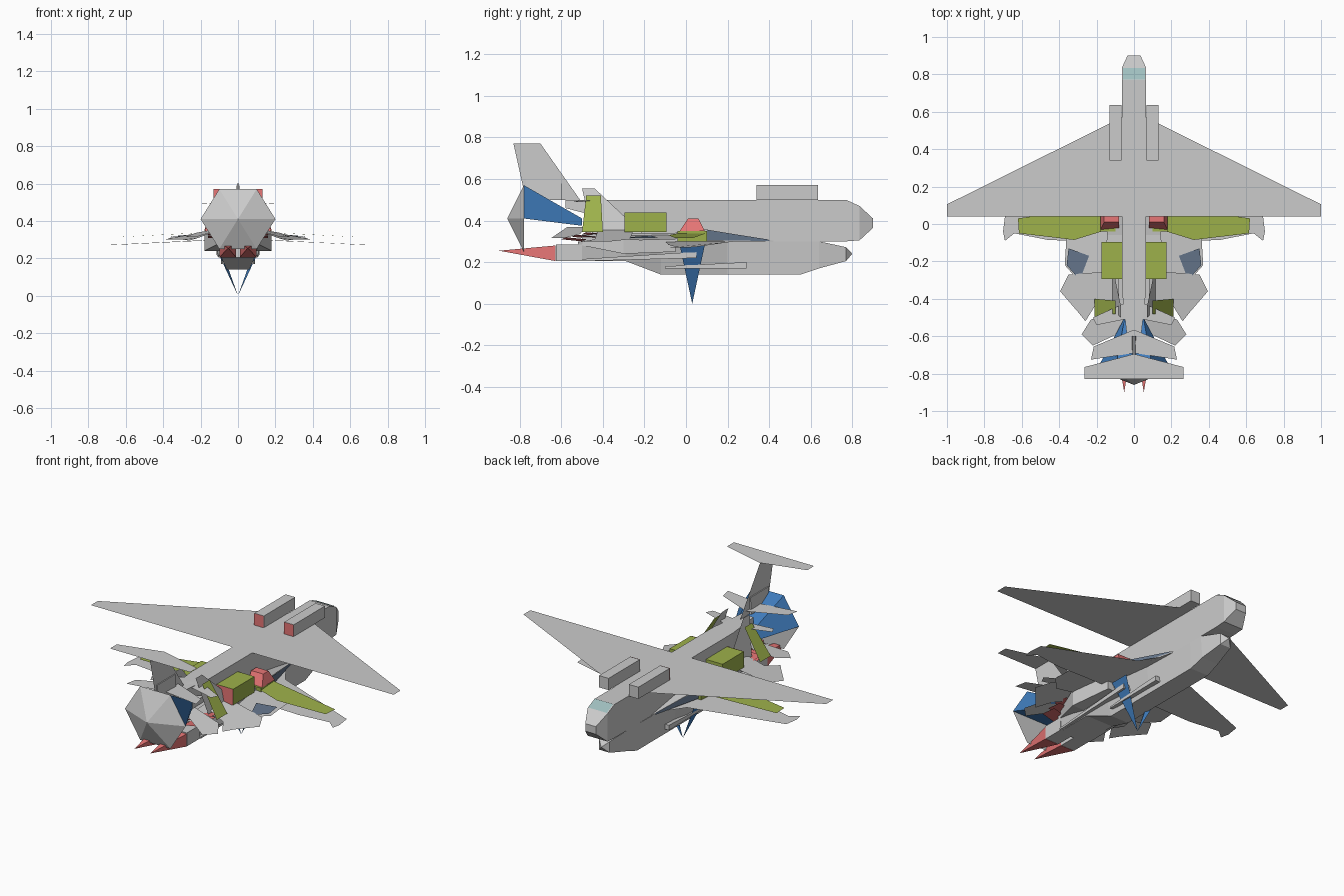
import bpy, bmesh

COLORS = {"red": (0.8, 0.18, 0.18, 1), "olive": (0.34, 0.44, 0.07, 1), "blue": (0.05, 0.2, 0.5, 1),
          "navy": (0.13, 0.18, 0.26, 1), "teal": (0.35, 0.52, 0.52, 1)}
MATS = {}
for key, col in COLORS.items():
    MATS[key] = bpy.data.materials.new(key)
    MATS[key].diffuse_color = col


def make(name, verts, faces, color=None, mirror=False):
    """Flat-shaded mesh, optionally mirrored over x = 0."""
    bm = bmesh.new()
    for s in ((1, -1) if mirror else (1,)):
        vs = [bm.verts.new((s * x, y, z)) for x, y, z in verts]
        for f in faces:
            bm.faces.new([vs[i] for i in f])
    bmesh.ops.recalc_face_normals(bm, faces=bm.faces)
    me = bpy.data.meshes.new(name)
    bm.to_mesh(me)
    bm.free()
    ob = bpy.data.objects.new(name, me)
    bpy.context.collection.objects.link(ob)
    if color:
        me.materials.append(MATS[color])
    return ob


def plate(name, pts, color=None, mirror=True):
    return make(name, pts, [range(len(pts))], color, mirror)


def loft(name, sections, color=None, mirror=False):
    """Join equal-length rings of points into a closed body."""
    n = len(sections[0])
    verts = [p for s in sections for p in s]
    faces = [range(n), range(len(verts) - n, len(verts))]
    for k in range(len(sections) - 1):
        for i in range(n):
            j = (i + 1) % n
            faces.append([k * n + i, k * n + j, k * n + n + j, k * n + n + i])
    return make(name, verts, faces, color, mirror)


def ring(y, x0, x1, z0, z1):
    return [(x0, y, z0), (x1, y, z0), (x1, y, z1), (x0, y, z1)]


def trap(y, wb, wt, z0, z1):
    return [(-wb, y, z0), (wb, y, z0), (wt, y, z1), (-wt, y, z1)]


def box(name, x0, x1, y0, y1, z0, z1, color=None):
    return loft(name, [ring(y0, x0, x1, z0, z1), ring(y1, x0, x1, z0, z1)], color, True)


def cone(name, base, tip, color=None, mirror=True):
    n = len(base)
    return make(name, base + [tip], [range(n)] + [[i, (i + 1) % n, n] for i in range(n)], color, mirror)


# upper fuselage with tapered tail boom
loft("upper_fuselage", [trap(y, w, w, a, b) for y, w, a, b in (
    (-0.58, 0.04, 0.46, 0.5), (-0.35, 0.065, 0.4, 0.5), (-0.2, 0.065, 0.3, 0.5), (0.77, 0.065, 0.3, 0.5),
    (0.835, 0.065, 0.305, 0.47), (0.9, 0.035, 0.365, 0.41))])
plate("windscreen", [(-0.06, 0.772, 0.503), (0.06, 0.772, 0.503), (0.06, 0.834, 0.474), (-0.06, 0.834, 0.474)],
      "teal", False)

# lower hull and its blunt nose
loft("lower_hull", [trap(y, b, t, z0, z1) for y, b, t, z0, z1 in (
    (-0.52, 0.09, 0.1, 0.205, 0.3), (-0.29, 0.09, 0.12, 0.205, 0.305), (-0.12, 0.06, 0.12, 0.14, 0.305),
    (0.2, 0.06, 0.075, 0.14, 0.3), (0.55, 0.06, 0.065, 0.14, 0.3), (0.64, 0.055, 0.065, 0.17, 0.3),
    (0.77, 0.035, 0.035, 0.205, 0.272))])
cone("hull_nose", trap(0.77, 0.035, 0.035, 0.205, 0.272), (0, 0.80, 0.24), mirror=False)

# main wing and engines on top
plate("upper_wing", [(0.0, 0.57, 0.5), (0.065, 0.57, 0.5), (1, 0.105, 0.5), (1, 0.04, 0.5), (0, 0.04, 0.5)])
box("engine", 0.067, 0.13, 0.34, 0.635, 0.5, 0.57)
plate("engine_exhaust", ring(0.338, 0.067, 0.13, 0.5, 0.57), "red")

# tall fin, top tailplane and lower tailplanes
plate("tail_fin", [(0, -0.83, 0.77), (0, -0.70, 0.77), (0, -0.51, 0.5), (0, -0.77, 0.5)], mirror=False)
loft("fin_core", [trap(-0.77, 0.006, 0.006, 0.5, 0.6), trap(-0.6, 0.012, 0.006, 0.5, 0.6)])
plate("top_tailplane", [(0, -0.695, 0.77), (0.265, -0.765, 0.77), (0.265, -0.83, 0.77), (0, -0.83, 0.77)])
plate("middle_tailplane", [(0, -0.565, 0.53), (0.215, -0.655, 0.53), (0.23, -0.725, 0.53), (0, -0.69, 0.53)])
plate("boom_tailplane", [(0, -0.4, 0.5), (0.065, -0.43, 0.5), (0.22, -0.5, 0.49), (0.2, -0.54, 0.49), (0, -0.5, 0.5)])

# hexagonal rear dish and the blue half cone ahead of it
hexa = [(0.2, -0.78, 0.41), (0.1, -0.78, 0.57), (-0.1, -0.78, 0.57), (-0.2, -0.78, 0.41),
        (-0.1, -0.78, 0.25), (0.1, -0.78, 0.25)]
make("rear_dish", hexa + [(0, -0.86, 0.41)], [[i, (i + 1) % 6, 6] for i in range(6)] + [range(6)])
make("dish_support", hexa[:4] + [(0.05, -0.5, 0.375), (-0.05, -0.5, 0.375), (-0.05, -0.5, 0.41), (0.05, -0.5, 0.41)],
     [(0, 1, 7, 4), (1, 2, 6, 7), (2, 3, 5, 6), (0, 3, 5, 4), (4, 5, 6, 7)], "blue")

# exhaust nozzles and flames
box("nozzle", 0.01, 0.1, -0.625, -0.5, 0.205, 0.285)
cone("flame", ring(-0.627, 0.01, 0.1, 0.205, 0.28), (0.052, -0.9, 0.255), "red")
for i in range(3):
    y = -0.6 + 0.05 * i
    plate("red_slat", [(0.05, y, 0.31 + 0.012 * i), (0.16, y + 0.02, 0.32 + 0.012 * i),
                       (0.16, y + 0.12, 0.31 + 0.012 * i), (0.05, y + 0.1, 0.3 + 0.012 * i)], "red")

# splayed blue legs meeting at a point under the hull
cone("landing_spike", [(0.13, -0.03, 0.28), (0.13, 0.09, 0.28), (0.10, 0.03, 0.28)], (0, 0.03, 0.0), "blue")

# lower wing with olive flaps
plate("lower_wing", [(0.065, 0.36, 0.3), (0.16, 0.22, 0.298), (0.69, 0.04, 0.272), (0.70, -0.04, 0.27),
                     (0.69, -0.09, 0.27), (0.64, -0.05, 0.274), (0.46, -0.085, 0.283), (0.065, -0.1, 0.3)])
plate("wing_flap", [(0.14, 0.1, 0.34), (0.62, 0.03, 0.315), (0.615, -0.05, 0.315), (0.32, -0.085, 0.33),
                    (0.14, -0.03, 0.34)], "olive")

# shoulder wedges with navy panels and red caps
loft("shoulder_wedge", [ring(-0.2, 0.06, 0.14, 0.3, 0.32), ring(0.08, 0.06, 0.15, 0.3, 0.36),
                        ring(0.42, 0.06, 0.068, 0.298, 0.304)], None, True)
plate("shoulder_window", [(0.150, 0.1, 0.355), (0.154, 0.1, 0.305), (0.076, 0.4, 0.302), (0.076, 0.39, 0.31)], "navy")
loft("shoulder_base", [ring(-0.04, 0.1, 0.18, 0.30, 0.35), ring(0.10, 0.1, 0.17, 0.30, 0.35)], "olive", True)
make("shoulder_cap", [(0.08, -0.02, 0.35), (0.18, -0.03, 0.35), (0.18, 0.09, 0.35), (0.08, 0.08, 0.35),
                      (0.08, 0.01, 0.41), (0.16, 0.01, 0.41), (0.16, 0.06, 0.41), (0.08, 0.06, 0.41)],
     [(0, 1, 2, 3), (4, 5, 6, 7), (0, 1, 5, 4), (1, 2, 6, 5), (2, 3, 7, 6), (3, 0, 4, 7)], "red", True)

# olive boxes beside the boom, red at the front end
box("side_box", 0.06, 0.175, -0.295, -0.095, 0.345, 0.44, "olive")
plate("side_box_end", ring(-0.297, 0.06, 0.175, 0.345, 0.44), "red")

# inward-leaning olive fins and a grey pair behind them
plate("olive_fin", [(0.21, -0.5, 0.345), (0.10, -0.48, 0.52), (0.10, -0.41, 0.52), (0.21, -0.40, 0.345)], "olive")
plate("grey_fin", [(0.12, -0.45, 0.33), (0.07, -0.5, 0.555), (0.07, -0.44, 0.555), (0.12, -0.2, 0.33)])

# layered rear plates with navy windows
plate("rear_plate", [(0.1, -0.02, 0.335), (0.36, -0.05, 0.31), (0.37, -0.22, 0.305), (0.29, -0.31, 0.31),
                     (0.1, -0.3, 0.335)])
plate("rear_window", [(0.24, -0.17, 0.328), (0.35, -0.13, 0.318), (0.36, -0.22, 0.315), (0.29, -0.3, 0.318)], "navy")
plate("tail_plate", [(0.08, -0.25, 0.36), (0.35, -0.27, 0.31), (0.395, -0.36, 0.30), (0.3, -0.47, 0.30),
                     (0.26, -0.52, 0.295), (0.21, -0.44, 0.31), (0.08, -0.42, 0.36)])
plate("end_plate", [(0.05, -0.48, 0.37), (0.23, -0.51, 0.335), (0.28, -0.59, 0.315), (0.22, -0.65, 0.315),
                    (0.05, -0.57, 0.37)])
loft("rear_shoulder", [ring(-0.5, 0.03, 0.1, 0.28, 0.33), ring(-0.3, 0.03, 0.18, 0.24, 0.34),
                       ring(-0.05, 0.03, 0.14, 0.25, 0.34)], None, True)

# slender underside rails
loft("under_rail", [ring(-0.1, 0.05, 0.085, 0.17, 0.18), ring(0.29, 0.05, 0.09, 0.17, 0.2)], None, True)
loft("side_rail", [ring(-0.5, 0.09, 0.105, 0.205, 0.215), ring(0.05, 0.06, 0.115, 0.22, 0.25)], None, True)
